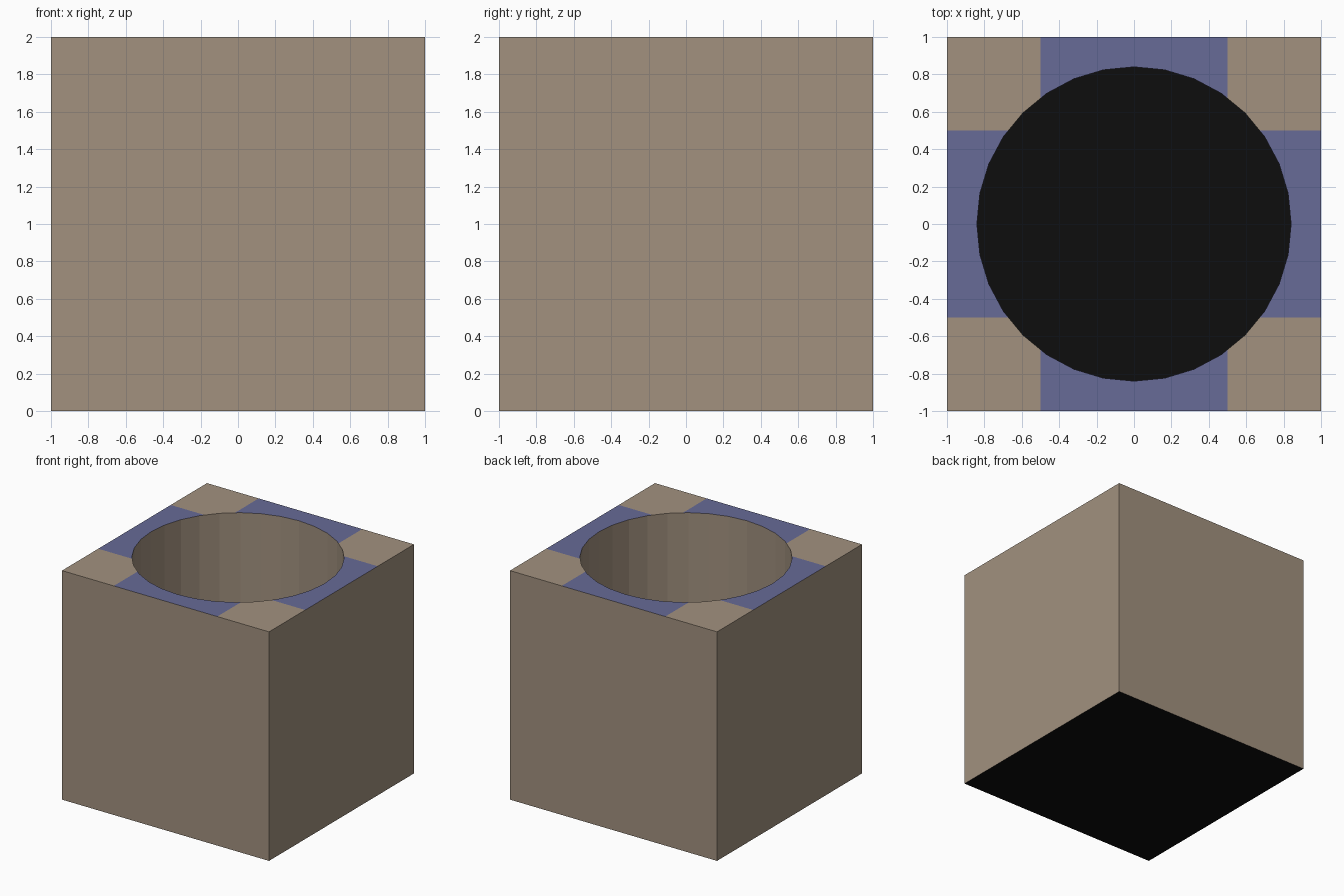
import bpy, bmesh, math

if "Cube" in bpy.data.objects:
    bpy.data.objects.remove(bpy.data.objects["Cube"])

N, R, H, FLOOR = 32, 0.84, 2.0, 0.02


def material(name, rgb):
    m = bpy.data.materials.new(name)
    m.diffuse_color = (*rgb, 1)
    m.use_nodes = True
    m.node_tree.nodes["Principled BSDF"].inputs["Base Color"].default_value = m.diffuse_color
    return m


tan = material("tan", (0.36, 0.285, 0.212))
blue = material("slate blue", (0.135, 0.145, 0.31))
black = material("black", (0.004, 0.004, 0.004))


def finish(name, bm, mats):
    me = bpy.data.meshes.new(name)
    bm.to_mesh(me)
    bm.free()
    for m in mats:
        me.materials.append(m)
    bpy.context.collection.objects.link(bpy.data.objects.new(name, me))


# Box body: outer walls, top rim and round well, swept around in 32 segments
bm = bmesh.new()
rings = [[], [], [], [], []]
for i in range(N):
    a = 2 * math.pi * i / N
    c, s = math.cos(a), math.sin(a)
    k = 1 / max(abs(c), abs(s))          # projects the circle onto the square
    for ring, (r, z) in zip(rings, [(k, 0), (k, H), (R, H), (R, FLOOR)]):
        ring.append(bm.verts.new((r * c, r * s, z)))
for lower, upper in zip(rings[:3], rings[1:4]):
    for i in range(N):
        j = (i + 1) % N
        bm.faces.new((lower[i], lower[j], upper[j], upper[i]))
bm.faces.new(rings[3]).material_index = 2            # well floor
bm.faces.new(rings[0][::-1]).material_index = 2      # underside
bm.normal_update()


def top_faces():
    return [f for f in bm.faces if f.normal.z > 0.9 and f.calc_center_median().z > 1.9]


# Cut the rim along the stripe borders, then colour the stripes
for axis in ((1, 0, 0), (0, 1, 0)):
    for d in (-0.5, 0.5):
        faces = top_faces()
        geom = faces + list({e for f in faces for e in f.edges}) + list({v for f in faces for v in f.verts})
        bmesh.ops.bisect_plane(bm, geom=geom, dist=1e-5,
                               plane_co=[d * t for t in axis], plane_no=axis)
        bm.normal_update()
for f in top_faces():
    c = f.calc_center_median()
    if abs(c.x) < 0.5 or abs(c.y) < 0.5:
        f.material_index = 1
finish("box_planter", bm, (tan, blue, black))
